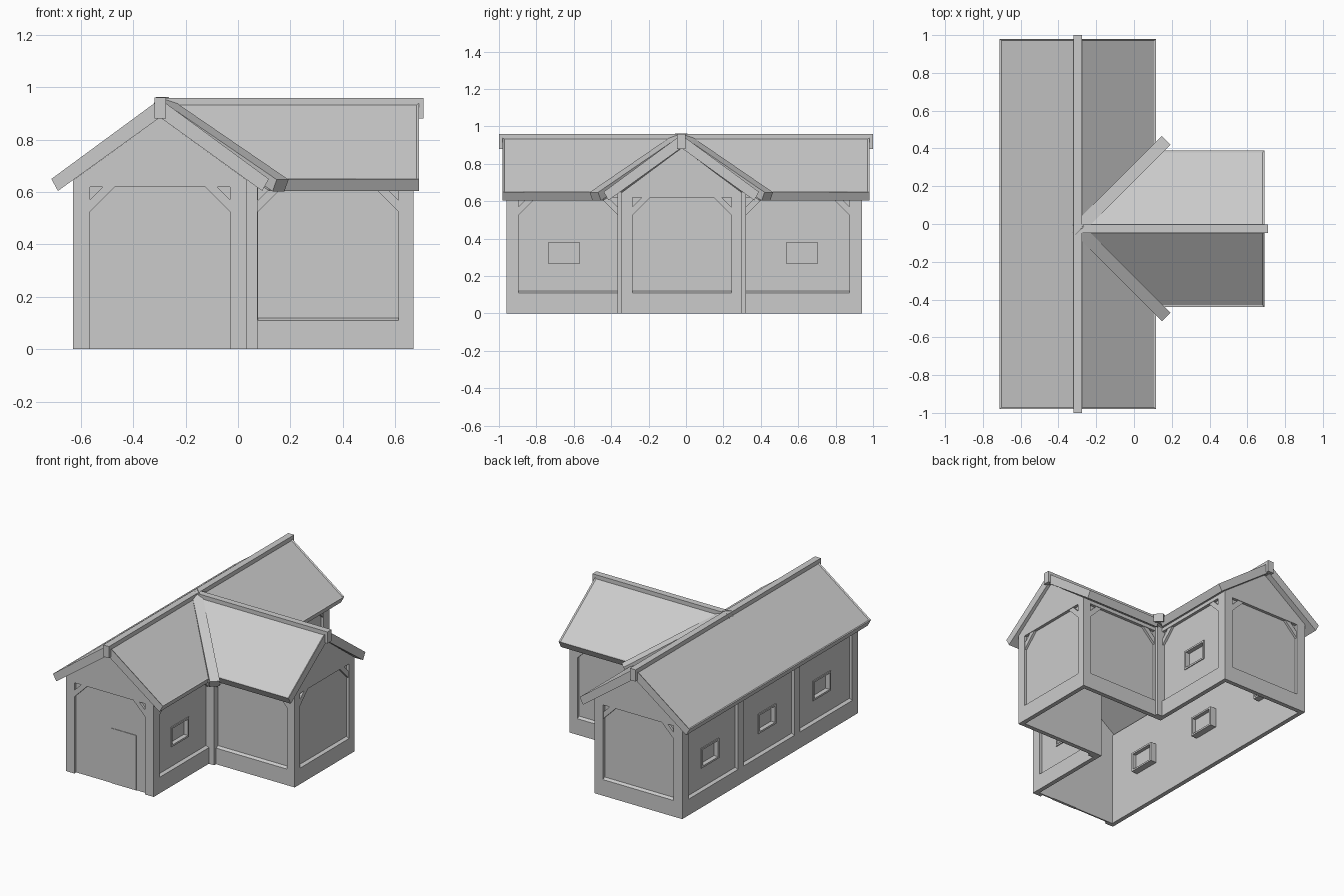
import bpy, bmesh
from mathutils import Matrix, Vector

if "Cube" in bpy.data.objects:
    bpy.data.objects.remove(bpy.data.objects["Cube"])

XC, YC = -0.2975, -0.025           # ridge lines of main hall and wing


def solid(bm, a, b):
    """Closed prism between two matching rings; returns the face on ring b."""
    va, vb = [bm.verts.new(p) for p in a], [bm.verts.new(p) for p in b]
    n = len(a)
    bm.faces.new(va[::-1])
    top = bm.faces.new(vb)
    for i in range(n):
        j = (i + 1) % n
        bm.faces.new((va[i], va[j], vb[j], vb[i]))
    return top


def box(bm, x0, x1, y0, y1, z0, z1):
    ring = [(x0, y0), (x1, y0), (x1, y1), (x0, y1)]
    solid(bm, [(x, y, z0) for x, y in ring], [(x, y, z1) for x, y in ring])


def plate(bm, pts, y0, y1):
    """Upright plate from an x/z outline."""
    solid(bm, [(x, y0, z) for x, z in pts], [(x, y1, z) for x, z in pts])


def finish(name, bm, mat=None):
    bmesh.ops.recalc_face_normals(bm, faces=bm.faces[:])
    me = bpy.data.meshes.new(name)
    bm.to_mesh(me)
    bm.free()
    ob = bpy.data.objects.new(name, me)
    bpy.context.collection.objects.link(ob)
    if mat:
        ob.matrix_world = mat
    return ob


def wall(name, origin, u, length, posts, base=0.11, braces=True, windows=(), gable=False):
    """Timber wall: local x runs along the wall, local y points inward."""
    mat = Matrix(((u[0], -u[1], 0, origin[0]), (u[1], u[0], 0, origin[1]),
                  (0, 0, 1, 0), (0, 0, 0, 1)))
    top, rec, back = 0.645, 0.02, 0.03
    wz0, wz1, hw = 0.255, 0.39, 0.095

    # posts, sill beam, top rail and corner braces
    bm = bmesh.new()
    for a, b in posts:
        box(bm, a, b, 0, back, 0, top)
    for (_, a), (b, _) in zip(posts, posts[1:]):
        box(bm, a, b, 0, back, 0.62, top)
        if base:
            plate_ring = [(0, 0), (back, 0), (back, base + 0.01), (rec, base + 0.01), (0, base)]
            solid(bm, [(a, y, z) for y, z in plate_ring], [(b, y, z) for y, z in plate_ring])
        if braces:
            for e, s in ((a, 1), (b, -1)):
                plate(bm, [(e, 0.525), (e + s * 0.095, 0.62), (e + s * 0.05, 0.62), (e, 0.57)],
                      0.004, rec + 0.002)
    finish(name + "_timber", bm, mat)

    # infill panel, left open around the windows
    bm = bmesh.new()
    x = 0.0
    for w in windows:
        box(bm, x, w - hw, rec, back, 0, top)
        box(bm, w - hw, w + hw, rec, back, 0, wz0)
        box(bm, w - hw, w + hw, rec, back, wz1, top)
        x = w + hw
    box(bm, x, length, rec, back, 0, top)
    if gable:
        plate(bm, [(0, top), (length, top), (length / 2, 0.885)], 0, back)
    finish(name + "_panel", bm, mat)

    # window boxes
    for w in windows:
        bm = bmesh.new()
        t, y0, y1 = 0.012, 0.014, 0.075
        box(bm, w - hw, w - hw + t, y0, y1, wz0, wz1)
        box(bm, w + hw - t, w + hw, y0, y1, wz0, wz1)
        box(bm, w - hw + t, w + hw - t, y0, y1, wz0, wz0 + t)
        box(bm, w - hw + t, w + hw - t, y0, y1, wz1 - t, wz1)
        box(bm, w - hw + t, w + hw - t, 0.045, 0.05, wz0 + t, wz1 - t)
        finish(name + "_window", bm, mat)


# Walls, counter-clockwise
P = 0.065
X0, X1, X2 = -0.63, 0.035, 0.67
Y0, Y1, Y2, Y3 = -0.96, -0.345, 0.30, 0.94


def ends(l, a=P, b=P):
    return [(0, a), (l - b, l)]


W, S, N, E, G = X1 - X0, Y1 - Y0, Y3 - Y2, X2 - X1, Y2 - Y1
wall("front_wall", (X0, Y0), (1, 0), W, ends(W), base=0, gable=True)
wall("right_front_wall", (X1, Y0), (0, 1), S, ends(S, P, 0.02), windows=[S / 2])
wall("wing_front_wall", (X1, Y1), (1, 0), E, ends(E, 0.042, 0.058))
wall("wing_end_wall", (X2, Y1), (0, 1), G, ends(G, 0.058, 0.058), gable=True)
wall("wing_back_wall", (X2, Y2), (-1, 0), E, ends(E, 0.058, 0.042))
wall("right_back_wall", (X1, Y2), (0, 1), N, ends(N, 0.02, P), windows=[N / 2])
wall("back_wall", (X1, Y3), (-1, 0), W, ends(W), gable=True)
wall("left_wall", (X0, Y3), (0, -1), Y3 - Y0,
     [(0, P), (0.60, 0.66), (1.21, 1.27), (1.9 - P, 1.9)],
     braces=False, windows=[0.325, 0.94, 1.53])

# Posts in the two inner corners
for y0, y1 in ((Y1 - 0.02, Y1 + 0.03), (Y2 - 0.03, Y2 + 0.02)):
    bm = bmesh.new()
    box(bm, X1 - 0.03, X1 + 0.04, y0, y1, 0, 0.65)
    finish("inner_corner_post", bm)

# Front door
bm = bmesh.new()
box(bm, -0.30, -0.11, Y0 + 0.016, Y0 + 0.034, 0, 0.375)
finish("front_door", bm)

# Roof slopes: outline points are (distance from ridge, side direction, ridge position)
D, DB = 0.415, 0.39                # overhang on the upper and lower face


def slope(name, main, side, r):
    """r = four run positions: ridge start, ridge end, eave end, eave start."""
    def ring(d, z0, k, run):
        pts = []
        for dist, p in zip((0, 0, d, d), run):
            x, y = (XC + side * dist, p) if main else (p, YC + side * dist)
            pts.append((x, y, z0 - k * dist))
        return pts
    bm = bmesh.new()
    top = solid(bm, ring(DB, 0.885, 0.72, r), ring(D, 0.955, 0.735, r))
    bmesh.ops.recalc_face_normals(bm, faces=bm.faces[:])
    bmesh.ops.inset_region(bm, faces=[top], thickness=0.012, depth=-0.006)
    finish(name, bm)


slope("roof_left", True, -1, (-0.98, 0.98, 0.98, -0.98))
slope("roof_right_front", True, 1, (-0.98, YC, YC - D, -0.98))
slope("roof_right_back", True, 1, (0.98, YC, YC + D, 0.98))
for s, n in ((-1, "front"), (1, "back")):
    slope("roof_wing_" + n, False, s, (XC, 0.69, 0.69, XC + D))

# Ridge beams
bm = bmesh.new()
box(bm, XC - 0.022, XC + 0.022, -1, 1, 0.88, 0.96)
finish("main_ridge_beam", bm)
bm = bmesh.new()
box(bm, XC, 0.709, YC - 0.022, YC + 0.022, 0.88, 0.959)
finish("wing_ridge_beam", bm)

# Valley beams where the roofs meet
for s in (-1, 1):
    a = Vector((XC, YC, 0.94))
    b = Vector((XC + 0.46, YC + s * 0.46, 0.625))
    u = (b - a).normalized()
    v = Vector((0, 0, 1)).cross(u).normalized()
    w = u.cross(v)
    off = [v * i * 0.032 + w * j * 0.025 for i, j in ((-1, -1), (1, -1), (1, 1), (-1, 1))]
    bm = bmesh.new()
    solid(bm, [a + o for o in off], [b + o for o in off])
    finish("valley_beam", bm)
